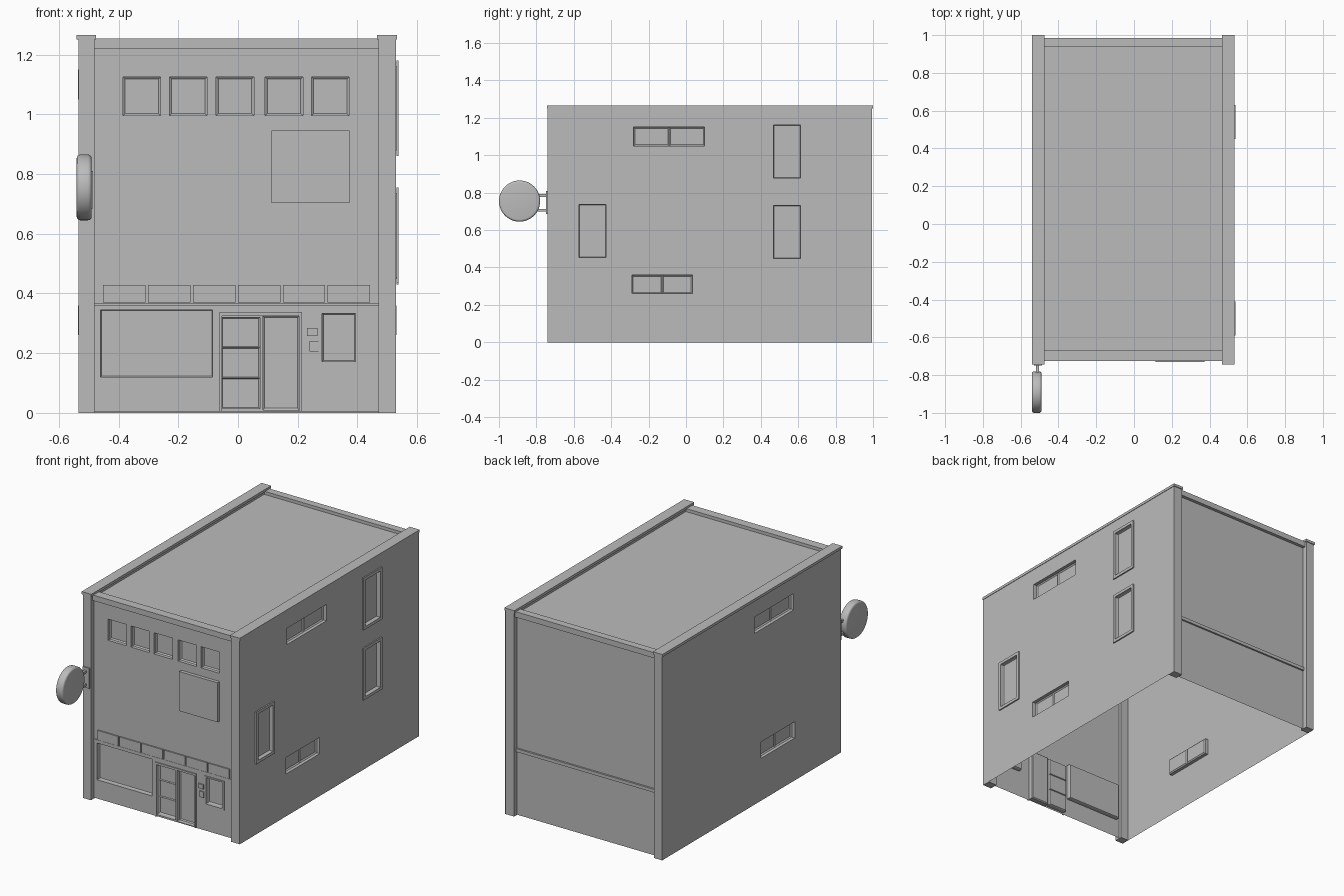
import bpy, bmesh
from mathutils import Matrix, Vector

if "Cube" in bpy.data.objects:
    bpy.data.objects.remove(bpy.data.objects["Cube"], do_unlink=True)

grey = bpy.data.materials.new("plain_grey")
grey.use_nodes = True
grey.diffuse_color = (0.5, 0.5, 0.5, 1)
grey.node_tree.nodes["Principled BSDF"].inputs["Base Color"].default_value = (0.5, 0.5, 0.5, 1)

XL, XR = -0.48, 0.47        # inner edges of the side piers
SL, SR = -0.535, 0.53       # outer side walls
YF, YB = -0.74, 0.995       # pier ends
FRONT, BACK = -0.71, 0.965  # recessed facade planes
TOP = 1.25


def finish(name, bm):
    mesh = bpy.data.meshes.new(name)
    bm.to_mesh(mesh)
    bm.free()
    mesh.materials.append(grey)
    ob = bpy.data.objects.new(name, mesh)
    bpy.context.collection.objects.link(ob)
    return ob


def box(name, x, y, z):
    """Box from (min, max) ranges."""
    bm = bmesh.new()
    size = [r[1] - r[0] for r in (x, y, z)]
    mid = [sum(r) / 2 for r in (x, y, z)]
    bmesh.ops.create_cube(bm, size=1, matrix=Matrix.Translation(mid) @ Matrix.Diagonal(size + [1]))
    return finish(name, bm)


def wall(name, origin, along, u, v, windows):
    """Wall sheet with recessed windows (u0, u1, v0, v1, depth, columns, rows, frame)."""
    bm = bmesh.new()
    up = Vector((0, 0, 1))
    along = Vector(along)
    out = along.cross(up)

    def quad(points):
        return bm.faces.new([bm.verts.new(Vector(origin) + along * a + up * b - out * d)
                             for a, b, d in points])

    def rect(a0, a1, b0, b1, d=0):
        return quad([(a0, b0, d), (a1, b0, d), (a1, b1, d), (a0, b1, d)])

    us = sorted({*u, *(c for w in windows for c in w[:2])})
    vs = sorted({*v, *(c for w in windows for c in w[2:4])})
    for a0, a1 in zip(us, us[1:]):
        for b0, b1 in zip(vs, vs[1:]):
            a, b = (a0 + a1) / 2, (b0 + b1) / 2
            if not any(w[0] < a < w[1] and w[2] < b < w[3] for w in windows):
                rect(a0, a1, b0, b1)
    for a0, a1, b0, b1, d, cols, rows, frame in windows:
        # Reveals
        ring = [(a0, b0), (a1, b0), (a1, b1), (a0, b1)]
        for p, q in zip(ring, ring[1:] + ring[:1]):
            quad([(*p, 0), (*q, 0), (*q, d), (*p, d)])
        # Panes with raised frames
        da, db = (a1 - a0) / cols, (b1 - b0) / rows
        panes = [rect(a0 + i * da, a0 + (i + 1) * da, b0 + j * db, b0 + (j + 1) * db, d)
                 for i in range(cols) for j in range(rows)]
        for f in panes:
            f.normal_update()
        bmesh.ops.inset_individual(bm, faces=panes, thickness=frame, depth=-0.006)
    bmesh.ops.remove_doubles(bm, verts=bm.verts, dist=0.0001)
    return finish(name, bm)


def side_frame(name, y0, y1, z0, z1, w=0.018):
    """Raised trim around a window on the left side."""
    x = (SR, SR + 0.008)
    for i, z in enumerate([(z0, z0 + w), (z1 - w, z1)]):
        box(f"{name}_rail_{i}", x, (y0, y1), z)
    for i, y in enumerate([(y0, y0 + w), (y1 - w, y1)]):
        box(f"{name}_stile_{i}", x, y, (z0 + w, z1 - w))


# Front facade: upper windows, shop window, doors, small window
upper = [(x, x + 0.126, 0.995, 1.125, 0.02, 1, 1, 0.01)
         for x in (-0.385, -0.229, -0.073, 0.091, 0.246)]
shop = [(-0.46, -0.085, 0.12, 0.345, 0.02, 1, 1, 0.004),
        (-0.055, 0.073, 0.015, 0.32, 0.025, 1, 3, 0.005),
        (0.083, 0.205, 0.01, 0.325, 0.025, 1, 1, 0.008),
        (0.282, 0.393, 0.172, 0.333, 0.02, 1, 1, 0.005)]
wall("front_wall", (0, FRONT, 0), (1, 0, 0), (XL, XR), (0.005, TOP), upper + shop)
wall("back_wall", (0, BACK, 0), (-1, 0, 0), (-XR, -XL), (0, TOP), [])

# Side walls
slots = [(-0.28, 0.10, 1.05, 1.15), (-0.29, 0.035, 0.26, 0.36)]
tall = [(0.45, 0.63, 0.86, 1.18), (0.45, 0.63, 0.43, 0.75), (-0.59, -0.41, 0.435, 0.755)]
t = 0.018
left = [(*s, 0.02, 2, 1, 0.01) for s in slots]
left += [(a + t, b - t, c + t, d - t, 0.01, 1, 1, 0.003) for a, b, c, d in tall]
right = [(-b, -a, c, d, 0.02, 2, 1, 0.01) for a, b, c, d in slots]
wall("left_wall", (SR, 0, 0), (0, 1, 0), (YF, YB), (0, TOP), left)
wall("right_wall", (SL, 0, 0), (0, -1, 0), (-YB, -YF), (0, TOP), right)
for i, w in enumerate(tall):
    side_frame(f"tall_window_{i}", *w)

# Piers, parapets and copings
for side, x, cap in (("right", (SL + 0.001, XL), (-0.54, XL + 0.005)),
                     ("left", (XR, SR - 0.001), (XR - 0.005, SR + 0.003))):
    box(f"{side}_front_pier", x, (YF, FRONT + 0.02), (0, TOP))
    box(f"{side}_back_pier", x, (BACK - 0.02, YB), (0, TOP))
    box(f"{side}_parapet", x, (YF + 0.001, YB - 0.001), (1.2, TOP))
    box(f"{side}_coping", cap, (YF - 0.004, 1.0), (TOP, 1.266))
box("roof", (XL, XR), (FRONT, BACK), (1.215, 1.235))
box("front_parapet", (XL, XR), (-0.725, -0.67), (1.22, 1.254))
box("back_parapet", (XL, XR), (0.94, 0.985), (1.22, 1.254))
box("back_ledge", (XL, XR), (BACK - 0.005, 0.976), (0.39, 0.41))

# Front panels and trim
box("notice_panel", (0.113, 0.373), (-0.731, FRONT), (0.703, 0.945))
box("shop_ledge", (XL, XR), (FRONT - 0.006, FRONT), (0.358, 0.368))
for i in range(6):
    x = -0.452 + i * 0.1505
    box(f"fascia_panel_{i}", (x, x + 0.142), (FRONT - 0.008, FRONT), (0.37, 0.428))
box("door_head", (-0.062, 0.215), (FRONT - 0.006, FRONT), (0.325, 0.337))
for i, x in enumerate((-0.062, 0.205)):
    box(f"door_jamb_{i}", (x, x + 0.009), (FRONT - 0.006, FRONT), (0.005, 0.325))
for i, z in enumerate((0.163, 0.333)):
    box(f"small_window_rail_{i}", (0.27, 0.405), (FRONT - 0.005, FRONT), (z, z + 0.009))
for i, x in enumerate((0.27, 0.393)):
    box(f"small_window_stile_{i}", (x, x + 0.012), (FRONT - 0.005, FRONT), (0.172, 0.333))
box("mail_slot", (0.231, 0.266), (FRONT - 0.008, FRONT), (0.258, 0.285))
box("door_buzzer", (0.24, 0.27), (FRONT - 0.008, FRONT), (0.206, 0.241))

# Round hanging sign with bracket
bm = bmesh.new()
bmesh.ops.create_cone(bm, cap_ends=True, segments=48, radius1=0.11, radius2=0.11, depth=0.05,
                      matrix=Matrix.Translation((-0.515, -0.89, 0.755)) @ Matrix.Rotation(1.5707963, 4, "Y"))
rims = [e for e in bm.edges if abs(e.verts[0].co.x - e.verts[1].co.x) < 0.001]
bmesh.ops.bevel(bm, geom=rims, offset=0.012, segments=4, profile=0.5, affect="EDGES")
sign = finish("round_sign", bm)
bpy.ops.object.select_all(action="DESELECT")
sign.select_set(True)
bpy.context.view_layer.objects.active = sign
bpy.ops.object.shade_smooth_by_angle()
box("sign_plate", (-0.53, -0.486), (YF - 0.008, YF), (0.685, 0.81))
for i, z in enumerate((0.705, 0.785)):
    box(f"sign_arm_{i}", (-0.518, -0.504), (-0.81, YF), (z - 0.007, z + 0.007))
